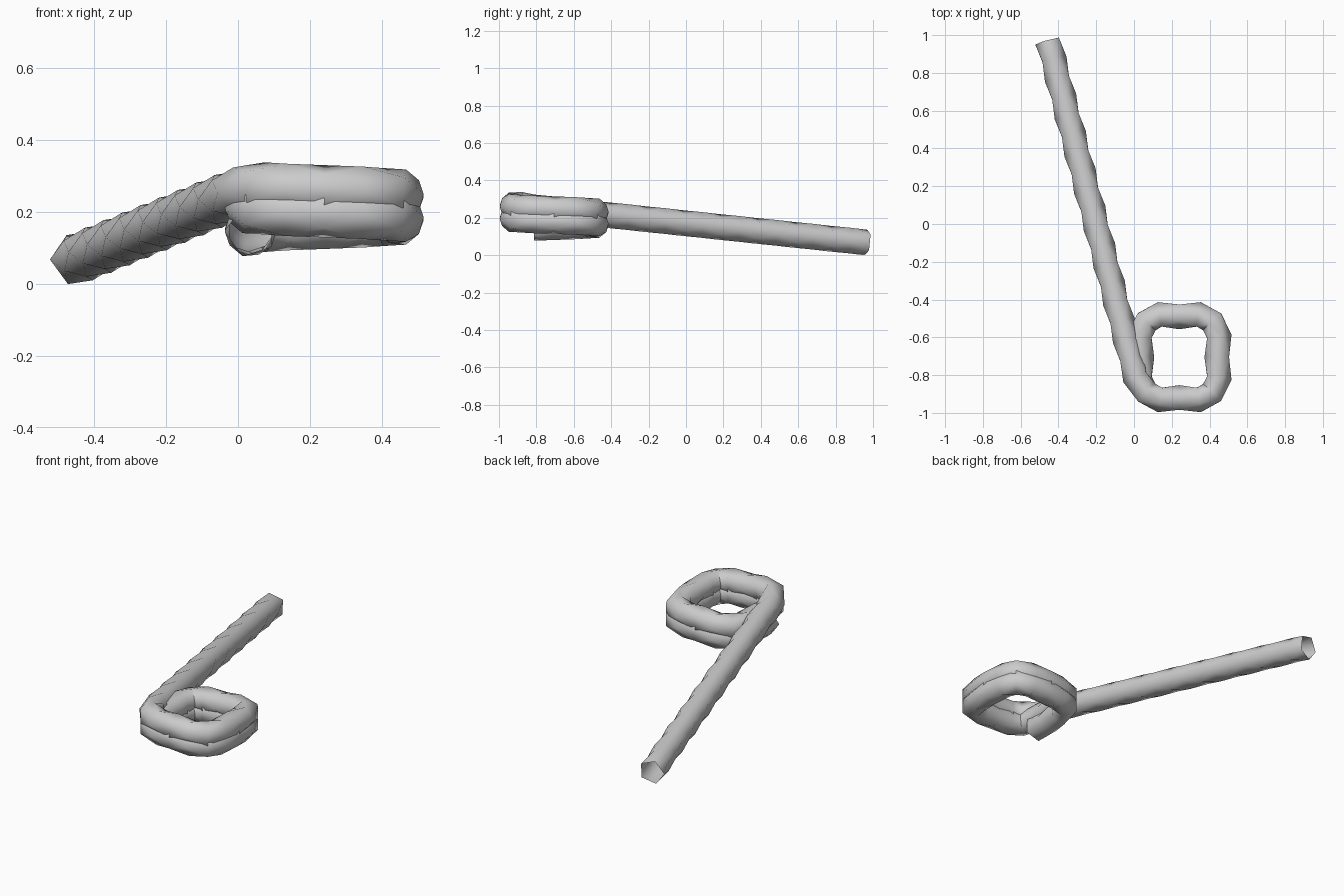
import bpy, math
from mathutils import Vector

if "Cube" in bpy.data.objects:
    bpy.data.objects.remove(bpy.data.objects["Cube"])

SIDES, R = 5, 0.072

# Centre line: two rounded-square turns rising clockwise, then a straight leg
CX, CY, HX, HY = 0.24, -0.705, 0.205, 0.22
quarter = [(-1, -0.5), (-1, 0), (-1, 0.5), (-0.87, 0.87)]
path = []
for i in range(32):
    u, v = quarter[i % 4]
    for _ in range((i // 4) % 4):
        u, v = v, -u
    path.append(Vector((CX + u * HX, CY + v * HY, 0.147 + 0.004 * i)))
start, end = Vector((0.01, -0.81, 0.257)), Vector((-0.453, 0.968, 0.069))
path += [start.lerp(end, k / 18) for k in range(19)]

# Five-sided tube, each ring turned half a side from the last
verts, faces = [], []
n = len(path)
for k, p in enumerate(path):
    t = (path[min(k + 1, n - 1)] - path[max(k - 1, 0)]).normalized()
    left = Vector((0, 0, 1)).cross(t).normalized()
    up = t.cross(left)
    for j in range(SIDES):
        a = 2 * math.pi * (j + k / 2) / SIDES
        verts.append(p + R * (math.cos(a) * left + math.sin(a) * up))
for k in range(n - 1):
    for j in range(SIDES):
        a, a2 = k * SIDES + j, k * SIDES + (j + 1) % SIDES
        b, b2 = a + SIDES, a2 + SIDES
        faces += [(a, a2, b), (a2, b2, b)]

mesh = bpy.data.meshes.new("coiled_rod")
mesh.from_pydata(verts, [], faces)

# Rest on the floor
low = min(v.co.z for v in mesh.vertices)
for v in mesh.vertices:
    v.co.z -= low
mesh.update()
rod = bpy.data.objects.new("coiled_rod", mesh)
bpy.context.collection.objects.link(rod)
bpy.context.view_layer.objects.active = rod
rod.select_set(True)
bpy.ops.object.shade_smooth_by_angle(angle=math.radians(60))
